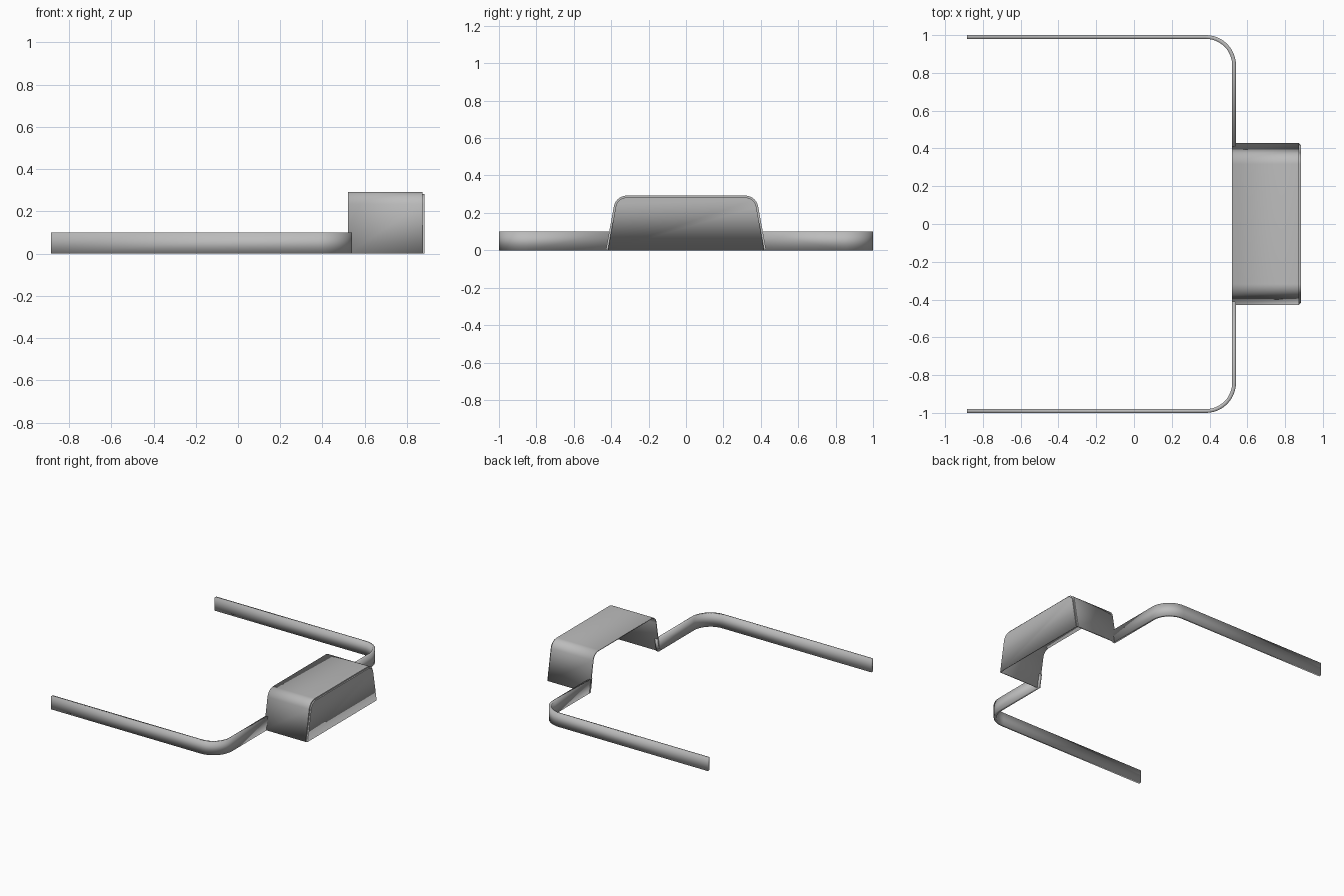
import bpy, bmesh, math
from mathutils import Vector

cube = bpy.data.objects.get("Cube")
if cube:
    bpy.data.objects.remove(cube)

grey = bpy.data.materials.new("plain grey")
grey.use_nodes = True
colour = (0.5, 0.5, 0.5, 1)
grey.diffuse_color = colour
grey.node_tree.nodes["Principled BSDF"].inputs["Base Color"].default_value = colour


def rounded(points, radius, steps=12):
    """Open 2D path whose inner corners are replaced by arcs."""
    pts = [Vector(p) for p in points]
    path = [pts[0]]
    for before, corner, after in zip(pts, pts[1:], pts[2:]):
        u = (before - corner).normalized()
        v = (after - corner).normalized()
        half = u.angle(v) / 2
        centre = corner + (u + v).normalized() * radius / math.sin(half)
        start = corner + u * radius / math.tan(half) - centre
        end = corner + v * radius / math.tan(half) - centre
        sweep = math.pi - 2 * half
        for i in range(steps + 1):
            t = i / steps
            path.append(centre + (start * math.sin((1 - t) * sweep)
                                  + end * math.sin(t * sweep)) / math.sin(sweep))
    return path + [pts[-1]]


def sheet(name, side_a, side_b, thickness, cap=False):
    """Bent sheet between two rails, thickened inwards."""
    bm = bmesh.new()
    a = [bm.verts.new(p) for p in side_a]
    b = [bm.verts.new(p) for p in side_b]
    for i in range(len(a) - 1):
        bm.faces.new((a[i], a[i + 1], b[i + 1], b[i]))
    if cap:
        bm.faces.new(a)
    mesh = bpy.data.meshes.new(name)
    bm.to_mesh(mesh)
    bm.free()
    mesh.materials.append(grey)
    obj = bpy.data.objects.new(name, mesh)
    bpy.context.collection.objects.link(obj)
    solid = obj.modifiers.new("thickness", 'SOLIDIFY')
    solid.thickness = thickness
    solid.offset = -1
    solid.use_even_offset = True
    bpy.ops.object.select_all(action='DESELECT')
    bpy.context.view_layer.objects.active = obj
    obj.select_set(True)
    bpy.ops.object.shade_smooth_by_angle(angle=math.radians(30))
    return obj


# Hood: arched sheet, closed on the outer end, open below and inside
arch = rounded([(0.418, 0), (0.367, 0.282), (-0.367, 0.282), (-0.418, 0)], 0.06)
sheet("hood", [(0.883, y, z) for y, z in arch],
      [(0.52, y, z) for y, z in arch], 0.01, cap=True)

# Side rails: flat strips bent round a corner, ending against the sloped hood
bend = rounded([(-0.885, -1), (0.54, -1), (0.54, -0.41)], 0.16)
low = [Vector((x, y, 0)) for x, y in bend]
high = [Vector((x, y, 0.1)) for x, y in bend]
high[-1].y += 0.018
rail = sheet("side_rails", low, high, 0.02)
mirror = rail.modifiers.new("mirror", 'MIRROR')
mirror.use_axis = (False, True, False)
